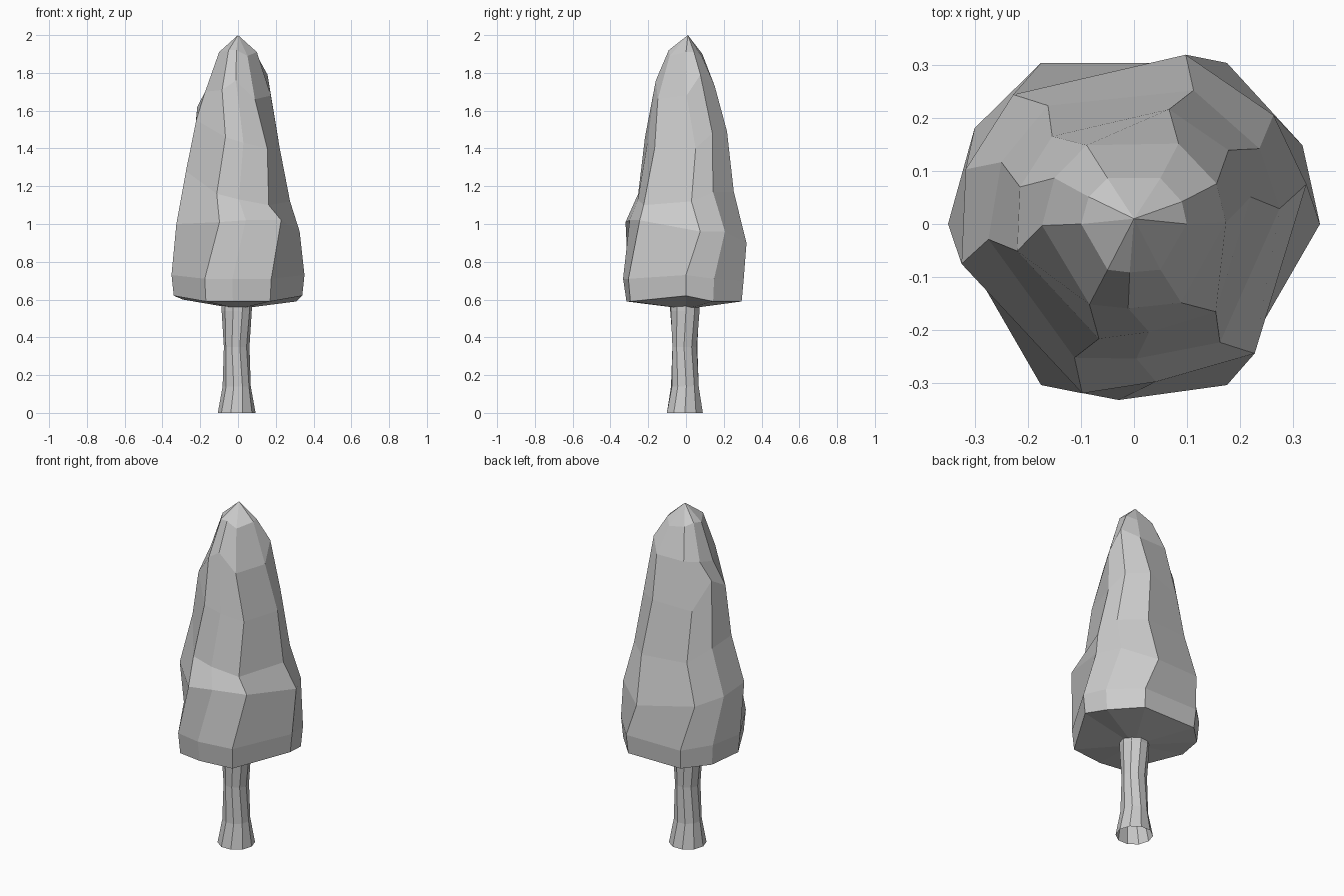
import bpy, bmesh, math

if "Cube" in bpy.data.objects:
    bpy.data.objects.remove(bpy.data.objects["Cube"])

def make(name, rings, tip=None, base=None):
    """Loft rings of (x, y, z) points, with optional end points."""
    bm = bmesh.new()
    loops = [[bm.verts.new(p) for p in ring] for ring in rings]
    n = len(loops[0])
    for a, b in zip(loops, loops[1:]):
        for i in range(n):
            j = (i + 1) % n
            bm.faces.new((a[i], a[j], b[j], b[i]))
    for point, loop in ((tip, loops[-1]), (base, loops[0])):
        if point:
            v = bm.verts.new(point)
            for i in range(n):
                bm.faces.new((loop[i], loop[(i + 1) % n], v))
    bmesh.ops.recalc_face_normals(bm, faces=bm.faces)
    if not base:
        # open tube: make sure normals face outward
        bm.normal_update()
        if sum(f.normal.x * f.calc_center_median().x + f.normal.y * f.calc_center_median().y
               for f in bm.faces) < 0:
            bmesh.ops.reverse_faces(bm, faces=bm.faces)
    me = bpy.data.meshes.new(name)
    bm.to_mesh(me)
    bm.free()
    ob = bpy.data.objects.new(name, me)
    bpy.context.collection.objects.link(ob)
    return ob

def polar(r, deg, z, cx=0, cy=0):
    a = math.radians(deg)
    return (cx + r * math.cos(a), cy + r * math.sin(a), z)

# Foliage: twisting six-sided crown with three extra ridge columns
columns = [0, 25, 60, 120, 149, 180, 240, 265, 300]
levels = [  # radius, twist, scale of the front ridge, height of every column
    (0.34, 0, 0.93, [.62, .59, .59, .59, .60, .62, .59, .59, .59]),
    (0.352, 0, 0.95, [.73, .71, .70, .70, .72, .73, .71, .71, .71]),
    (0.335, 13, 0.90, [.96, .96, .90, .95, .98, 1.0, 1.01, 1.02, 1.02]),
    (0.277, 6, 0.92, [1.12, 1.17, 1.17, 1.18, 1.25, 1.28, 1.16, 1.13, 1.10]),
    (0.227, 13, 0.91, [1.40, 1.48, 1.49, 1.46, 1.62, 1.55, 1.46, 1.43, 1.40]),
    (0.174, 1, 0.92, [1.68, 1.79, 1.73, 1.73, 1.72, 1.70, 1.71, 1.76, 1.66]),
    (0.10, 0, 0.92, [1.91, 1.91, 1.88, 1.90, 1.92, 1.91, 1.92, 1.92, 1.89]),
]
rings = [[polar(r * (s if c == 265 else 1), c + t, z) for c, z in zip(columns, zs)]
         for r, t, s, zs in levels]
make("foliage", rings, tip=(0, 0.01, 2.0), base=(0, 0, 0.55))

# Trunk: slim ten-sided stem with a flared foot
stem = [(0.10, 0, 0.0), (0.075, 6, 0.14), (0.068, -4, 0.35), (0.08, 4, 0.54), (0.08, 4, 0.57)]
make("trunk", [[polar(r, 36 * i + t, z, -0.007, -0.006) for i in range(10)]
               for r, t, z in stem])
